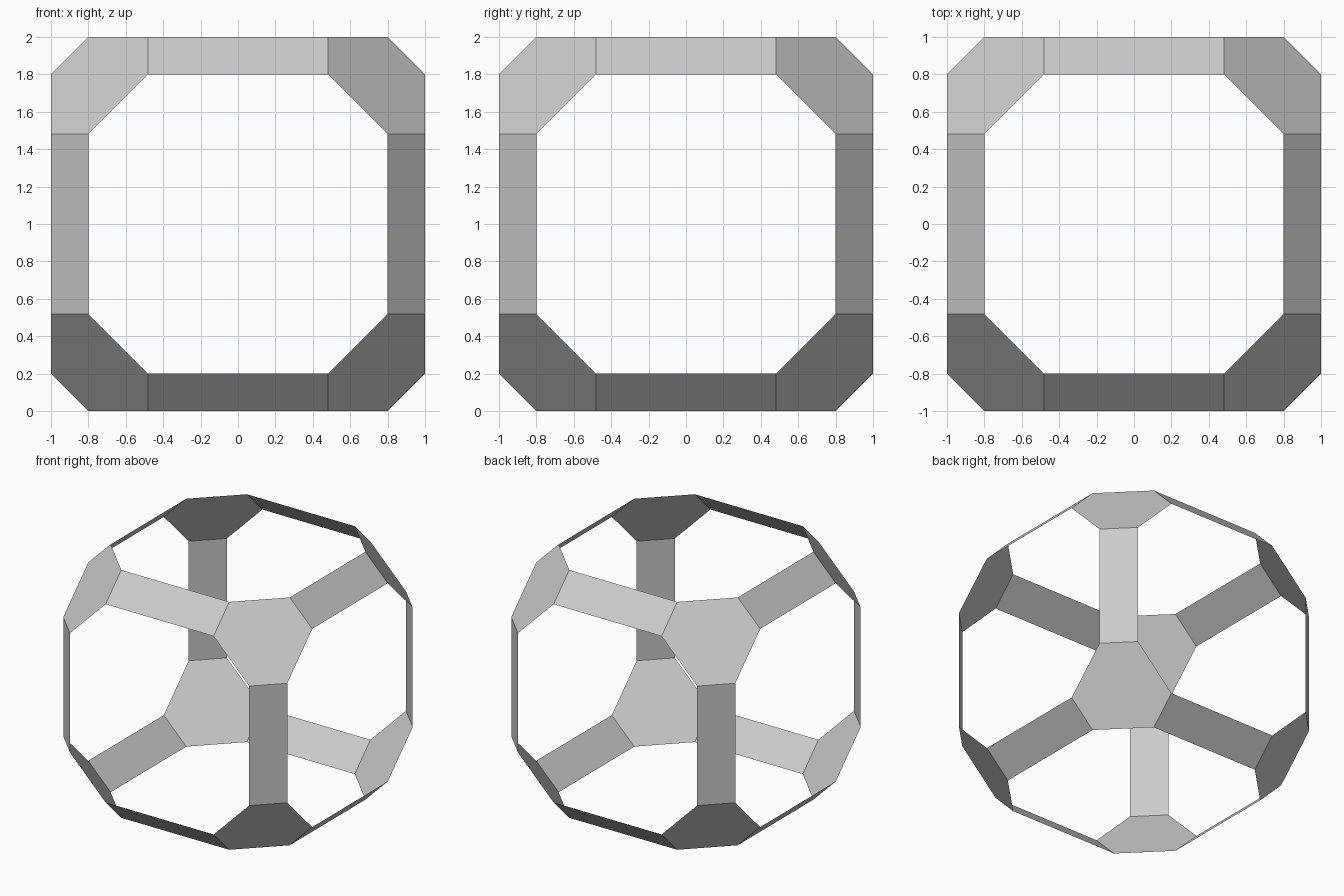
import bpy
import bmesh
from itertools import product
from mathutils import Vector

if "Cube" in bpy.data.objects:
    bpy.data.objects.remove(bpy.data.objects["Cube"])

R, C, L = 1.0, 0.8, 0.482   # outer reach, chamfer start, strip half length
CENTRE = Vector((0, 0, R))


def add_plate(name, points):
    """Flat open panel: points share one plane and are sorted around their middle."""
    points = [Vector(p) for p in points]
    mid = sum(points, Vector()) / len(points)
    n = mid.normalized()
    u = (points[0] - mid).normalized()
    v = n.cross(u)
    # clockwise order around the outward normal, without a fixed index list
    points.sort(key=lambda p: Vector(((p - mid).dot(u), (p - mid).dot(v)))
                .angle_signed(Vector((-1, 1e-4))))
    bm = bmesh.new()
    face = bm.faces.new([bm.verts.new(p + CENTRE) for p in points])
    face.normal_update()
    if face.normal.dot(n) < 0:
        face.normal_flip()
    mesh = bpy.data.meshes.new(name)
    bm.to_mesh(mesh)
    bm.free()
    bpy.context.collection.objects.link(bpy.data.objects.new(name, mesh))


def on_axes(axis, along, b, c):
    """Point with 'along' on the given axis and b, c on the next two axes."""
    p = [0, 0, 0]
    p[axis], p[(axis + 1) % 3], p[(axis + 2) % 3] = along, b, c
    return p


# Eight hexagonal corner plates
for i, s in enumerate(product((-1, 1), repeat=3)):
    pts = [on_axes(a, L, *bc) for a in range(3) for bc in ((C, R), (R, C))]
    add_plate(f"corner_plate_{i + 1}", [[q * k for q, k in zip(p, s)] for p in pts])

# Twelve flat struts lying across the chamfered cube edges
for axis in range(3):
    for i, (sb, sc) in enumerate(product((-1, 1), repeat=2)):
        add_plate(f"edge_strut_{'xyz'[axis]}_{i + 1}",
                  [on_axes(axis, x, sb * b, sc * c)
                   for x in (-L, L) for b, c in ((C, R), (R, C))])
